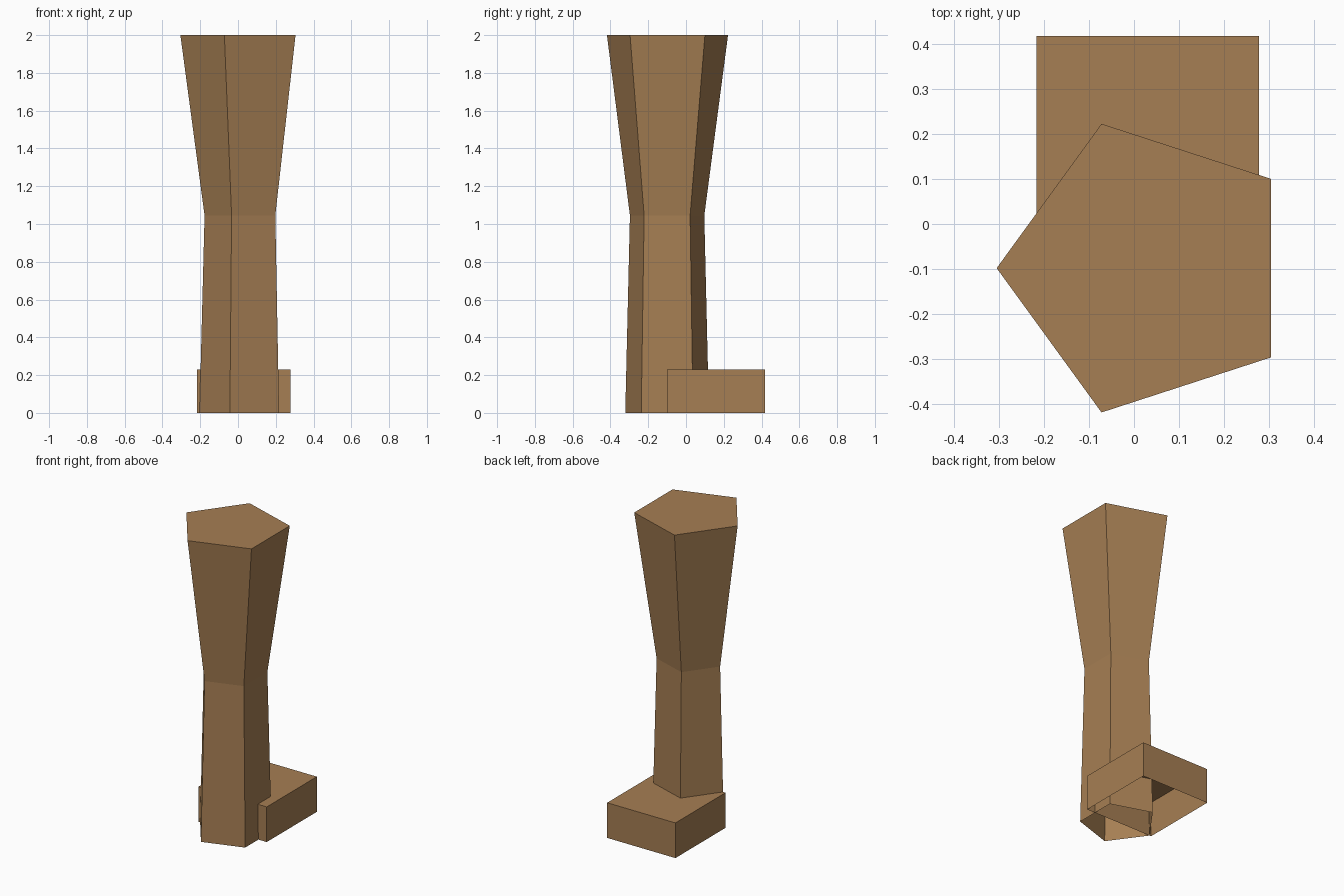
import bpy, bmesh, math

if "Cube" in bpy.data.objects:
    bpy.data.objects.remove(bpy.data.objects["Cube"])

wood = bpy.data.materials.new("wood")
wood.diffuse_color = (0.38, 0.21, 0.087, 1)
wood.use_nodes = True
wood.node_tree.nodes["Principled BSDF"].inputs["Base Color"].default_value = wood.diffuse_color


def loft(name, rings):
    """Skin between matching rings, capped on top and open underneath."""
    bm = bmesh.new()
    loops = [[bm.verts.new(p) for p in ring] for ring in rings]
    n = len(loops[0])
    for low, high in zip(loops, loops[1:]):
        for i in range(n):
            j = (i + 1) % n
            bm.faces.new((low[i], low[j], high[j], high[i]))
    bm.faces.new(loops[-1])
    mesh = bpy.data.meshes.new(name)
    bm.to_mesh(mesh)
    bm.free()
    mesh.materials.append(wood)
    obj = bpy.data.objects.new(name, mesh)
    bpy.context.collection.objects.link(obj)
    return obj


def pentagon(cx, cy, r, z):
    # One corner points towards -x
    angles = [math.pi + i * math.tau / 5 for i in range(5)]
    return [(cx + r * math.cos(a), cy + r * math.sin(a), z) for a in angles]


def rectangle(x0, x1, y0, y1, z):
    return [(x0, y0, z), (x1, y0, z), (x1, y1, z), (x0, y1, z)]


# Five-sided leg with a narrow knee and a flared top
loft("leg", [pentagon(0.029, -0.10, 0.233, 0),
             pentagon(0.030, -0.10, 0.207, 1.045),
             pentagon(0.032, -0.098, 0.337, 2)])

# Box foot reaching backwards, open underneath
loft("foot", [rectangle(-0.216, 0.278, -0.10, 0.418, z) for z in (0, 0.23)])
